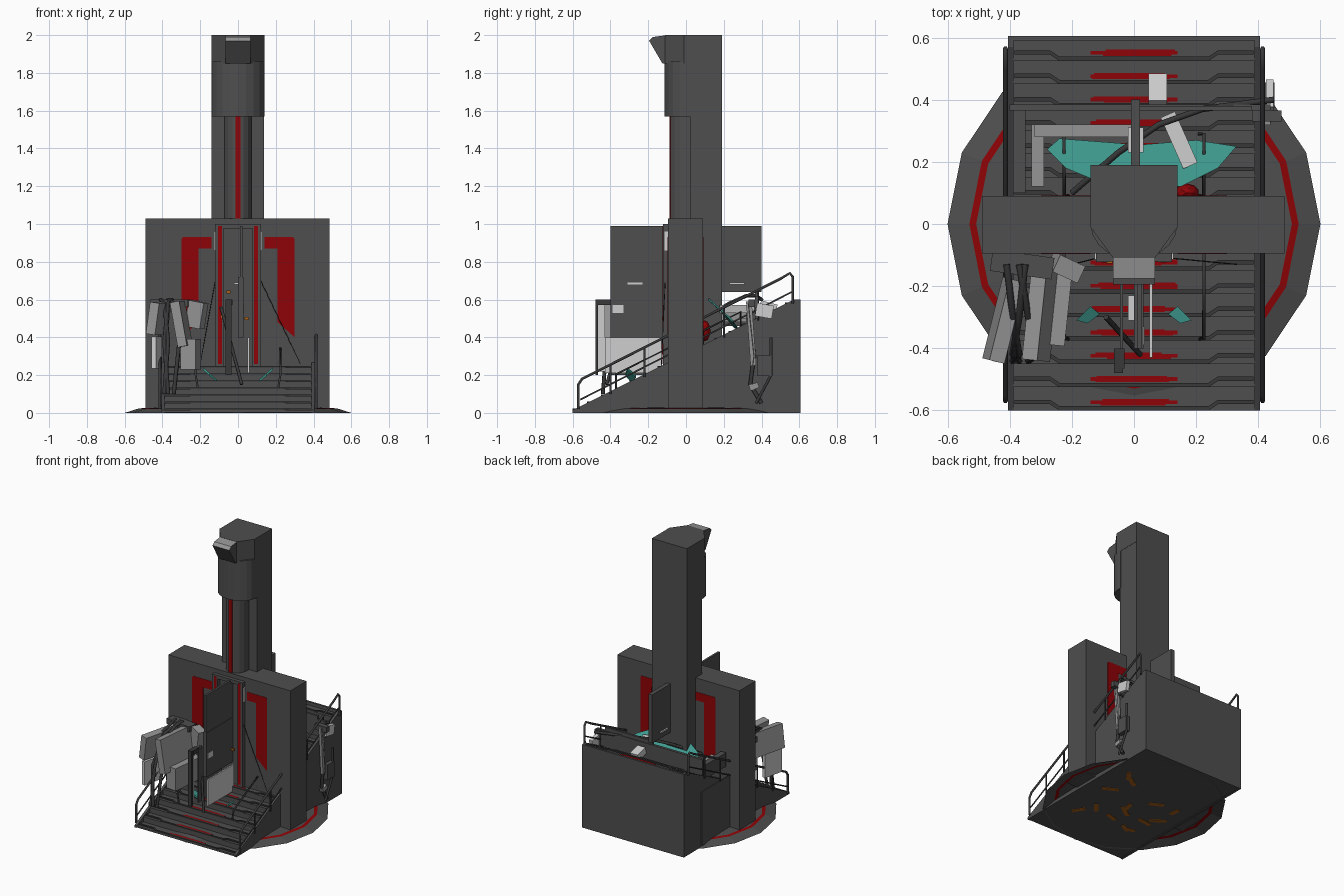
import bpy, bmesh, math, random
from mathutils import Vector, Euler

if "Cube" in bpy.data.objects:
    bpy.data.objects.remove(bpy.data.objects["Cube"])

random.seed(4)


def material(name, rgb):
    m = bpy.data.materials.new(name)
    m.diffuse_color = (*rgb, 1)
    m.use_nodes = True
    m.node_tree.nodes["Principled BSDF"].inputs["Base Color"].default_value = m.diffuse_color
    return m


STONE = material("dark_grey", (0.077, 0.077, 0.077))
IRON = material("charcoal", (0.04, 0.04, 0.04))
GREY = material("mid_grey", (0.3, 0.3, 0.3))
WHITE = material("pale_grey", (0.62, 0.62, 0.62))
RED = material("red", (0.27, 0.001, 0.002))
TEAL = material("teal", (0.05, 0.33, 0.28))
ORANGE = material("orange", (0.4, 0.12, 0.01))


def finish(name, bm, *mats):
    bmesh.ops.recalc_face_normals(bm, faces=bm.faces)
    me = bpy.data.meshes.new(name)
    bm.to_mesh(me)
    bm.free()
    ob = bpy.data.objects.new(name, me)
    bpy.context.collection.objects.link(ob)
    for m in mats:
        me.materials.append(m)
    return ob


def box(name, centre, size, mat, rot=(0, 0, 0)):
    bm = bmesh.new()
    bmesh.ops.create_cube(bm, size=1)
    turn = Euler([math.radians(a) for a in rot])
    for v in bm.verts:
        p = Vector([v.co[i] * size[i] for i in range(3)])
        p.rotate(turn)
        v.co = p + Vector(centre)
    return finish(name, bm, mat)


def span(name, lo, hi, mat):
    return box(name, [(a + b) / 2 for a, b in zip(lo, hi)], [b - a for a, b in zip(lo, hi)], mat)


def prism(name, pts, axis, a, b, *mats):
    """Extrude a 2D outline along an axis from a to b."""
    def place(p, d):
        q = list(p)
        q.insert("xyz".index(axis), d)
        return q
    bm = bmesh.new()
    lo = [bm.verts.new(place(p, a)) for p in pts]
    hi = [bm.verts.new(place(p, b)) for p in pts]
    bm.faces.new(lo)
    bm.faces.new(hi[::-1])
    for i in range(len(pts)):
        j = (i + 1) % len(pts)
        bm.faces.new((lo[i], lo[j], hi[j], hi[i]))
    return finish(name, bm, *mats)


def tube(name, pts, r, mat):
    cu = bpy.data.curves.new(name, "CURVE")
    cu.dimensions = "3D"
    cu.bevel_depth, cu.bevel_resolution, cu.use_fill_caps = r, 1, True
    sp = cu.splines.new("POLY")
    sp.points.add(len(pts) - 1)
    for q, p in zip(sp.points, pts):
        q.co = (*p, 1)
    tmp = bpy.data.objects.new(name + "_path", cu)
    bpy.context.collection.objects.link(tmp)
    me = bpy.data.meshes.new_from_object(tmp.evaluated_get(bpy.context.evaluated_depsgraph_get()))
    bpy.data.objects.remove(tmp)
    me.materials.clear()
    me.materials.append(mat)
    ob = bpy.data.objects.new(name, me)
    bpy.context.collection.objects.link(ob)
    return ob


def slope(y):
    return (y + 0.6) / 2


# Round base: an open shallow dome with a red ring that shows on both sides
bm = bmesh.new()
rings = [[bm.verts.new((r * math.cos(i * math.pi / 8), r * math.sin(i * math.pi / 8), z)) for i in range(16)]
         for r, z in ((0.6, 0.0), (0.53, 0.022), (0.508, 0.025), (0.4, 0.03))]
bm.faces.new(rings[3])
for k in range(3):
    for i in range(16):
        j = (i + 1) % 16
        f = bm.faces.new((rings[k][i], rings[k][j], rings[k + 1][j], rings[k + 1][i]))
        f.material_index = int(k == 1)
finish("base_disc", bm, STONE, RED)
for i in range(14):
    box("underside_chip", (random.uniform(-.3, .3), random.uniform(-.35, .35), 0.003),
        (random.uniform(.06, .12), 0.03, 0.006), ORANGE, (0, 0, random.uniform(0, 180)))

# Staircase block rising to the back, between straight side plates
N, D, H = 16, 0.075, 0.0375
LIFT = 0.4
profile = [(-0.6, 0.003)]
for i in range(N):
    profile += [(-0.6 + i * D, (i + LIFT) * H), (-0.6 + (i + 1) * D, (i + LIFT) * H)]
profile.append((0.6, 0.003))
prism("stair_block", profile, "x", -0.39, 0.39, STONE)
for s in (-1, 1):
    prism("stair_side", [(-0.6, 0), (0.605, 0), (0.605, 0.6), (0.57, 0.6), (-0.6, 0.015)], "x",
          s * 0.388, s * 0.406, STONE)
for i in range(N):
    y, z = -0.6 + i * D, (i + LIFT) * H
    zig = [(-0.385, 0.02), (-0.27, 0.02), (-0.24, 0.0), (0.24, 0.0), (0.27, 0.02), (0.385, 0.02)]
    line = [(x, y + o) for x, o in zig] + [(x, y + o + 0.014) for x, o in zig[::-1]]
    prism("step_nosing", line, "z", z - 0.002, z + 0.007, IRON)
    box("step_red_mark", (0, y + 0.026, z + 0.001), (0.28, 0.012, 0.004), RED)
    for k in (-1, 1):
        box("step_red_mark", (random.uniform(-.02, .02), y + 0.026 + k * 0.007, z + 0.001),
            (random.uniform(.2, .25), 0.006, 0.004), RED)
span("back_landing_edge", (-0.4, 0.59, 0.0), (0.4, 0.605, 0.6), STONE)
span("left_side_panel", (-0.414, 0.05, 0.01), (-0.405, 0.41, 0.4), STONE)

# Cross wall with red brackets on both faces
span("wall", (-0.49, -0.095, 0.02), (0.485, 0.09, 1.03), STONE)
bracket = [(0.14, 0.93), (0.29, 0.93), (0.3, 0.92), (0.3, 0.40), (0.21, 0.48), (0.21, 0.87), (0.14, 0.87)]
for s in (-1, 1):
    pts = [(s * x, z) for x, z in bracket]
    prism("red_bracket_front", pts, "y", -0.097, -0.094, RED)
    prism("red_bracket_back", pts, "y", 0.089, 0.092, RED)
    # Door frame and its red strips
    span("door_post", (s * 0.1 - 0.022, -0.122, 0.24), (s * 0.1 + 0.022, -0.09, 1.0), STONE)
    span("door_strip", (s * 0.095 - 0.01, -0.124, 0.26), (s * 0.095 + 0.01, -0.12, 0.99), RED)
    span("door_plate", (s * 0.124 - 0.003, -0.115, 0.86), (s * 0.124 + 0.003, -0.09, 0.96), WHITE)
    tube("door_cable", [(s * 0.12, -0.11, 0.7), (s * (0.33 if s > 0 else 0.2), -0.13, 0.26)], 0.002, IRON)
span("door_lintel", (-0.12, -0.12, 0.975), (0.12, -0.09, 1.0), STONE)

# Tower: shaft, half-round column, hood and nose
span("tower_shaft", (-0.14, 0.02, 0.1), (0.138, 0.19, 2.0), STONE)


def half_round(w, d, y0, n=8):
    return [(w * math.cos(math.pi * i / n), y0 - d * math.sin(math.pi * i / n)) for i in range(n + 1)]


prism("tower_column", half_round(0.075, 0.085, 0.0) + [(-0.075, 0.03), (0.075, 0.03)], "z", 1.0, 1.6, STONE)
span("column_red_stripe", (-0.013, -0.088, 1.03), (0.013, -0.083, 1.57), RED)
prism("tower_hood", half_round(0.14, 0.115, 0.0, 10) + [(-0.14, 0.03), (0.14, 0.03)], "z", 1.57, 1.86, STONE)
prism("tower_cap", [(-0.14, 0.19), (-0.14, -0.01), (-0.067, -0.11), (0.067, -0.11), (0.14, -0.01), (0.14, 0.19)],
      "z", 1.85, 2.0, STONE)
nose = prism("tower_nose", [(-0.1, 2.0), (-0.175, 1.99), (-0.195, 1.97), (-0.125, 1.85), (-0.1, 1.85)],
             "x", -0.067, 0.067, STONE, GREY)
for p in nose.data.polygons:
    p.material_index = int(p.normal.z > 0.6)

# Thin vertical panels hanging in the middle, front and back
span("front_upper_panel", (0.01, -0.4, 0.72), (0.025, -0.09, 0.99), STONE)
span("front_middle_panel", (0.0, -0.4, 0.4), (0.03, -0.1, 0.72), STONE)
span("front_lower_panel", (-0.045, -0.4, 0.2), (-0.035, -0.13, 0.58), STONE)
span("front_white_panel", (0.05, -0.43, 0.21), (0.06, -0.13, 0.4), WHITE)
span("front_panel_label", (0.03, -0.39, 0.53), (0.033, -0.33, 0.57), WHITE)
span("front_panel_column", (-0.065, -0.48, 0.2), (-0.035, -0.465, 0.6), IRON)
span("front_panel_edge", (-0.06, -0.465, 0.22), (-0.05, -0.43, 0.57), WHITE)
span("front_panel_cap", (-0.065, -0.465, 0.57), (-0.03, -0.4, 0.6), IRON)
span("back_upper_panel", (-0.01, 0.18, 0.64), (0.02, 0.4, 0.99), STONE)
tube("front_strut", [(-0.09, -0.3, 0.56), (0.02, -0.42, 0.15)], 0.009, IRON)
for x, z in ((-0.05, 0.64), (-0.08, 0.51), (0.045, 0.5)):
    span("orange_tag", (x - 0.01, -0.127, z - 0.008), (x + 0.01, -0.12, z + 0.008), ORANGE)
for y in (-0.27, 0.27):
    box("panel_lamp", (0.005, y, 0.685), (0.05, 0.08, 0.01), WHITE)

# Handrails
for s in (-1, 1):
    x = s * 0.414
    tube("outer_handrail", [(x, -0.57, 0.02), (x, -0.57, 0.15), (x, -0.55, 0.18), (x, 0.5, slope(0.5) + 0.16),
                            (x, 0.55, 0.74), (x, 0.565, 0.72), (x, 0.565, 0.58)], 0.008, IRON)
    tube("middle_rail", [(x, -0.56, 0.07), (x, 0.56, 0.64)], 0.005, IRON)
    for y in (-0.4, -0.22, 0.2, 0.38):
        tube("rail_post", [(x, y, slope(y)), (x, y, slope(y) + 0.155)], 0.006, IRON)
    for a, b in ((-0.37, -0.09), (0.09, 0.29)):
        tube("inner_rail", [(s * 0.21, a, slope(a)), (s * 0.225, a, slope(a) + 0.09),
                            (s * 0.225, b, slope(b) + 0.09), (s * 0.21, b, slope(b))], 0.006, IRON)
    # Small teal leaves on the front stairs
    leaf = prism("teal_leaf", [(s * 0.11, -0.29), (s * 0.14, -0.265), (s * 0.185, -0.31), (s * 0.15, -0.32)],
                 "z", 0, 0.014, TEAL)
    for v in leaf.data.vertices:
        v.co.z += 0.16 + (abs(v.co.x) - 0.11) * 0.9

# Tilted, dished teal sheet and red bulb behind the wall
sheet = prism("teal_sheet", [(-0.28, 0.24), (-0.24, 0.275), (0.02, 0.255), (0.2, 0.27), (0.33, 0.25), (0.27, 0.18),
                             (0.15, 0.12), (-0.1, 0.13), (-0.22, 0.18)], "z", 0, 0.012, TEAL)
for v in sheet.data.vertices:
    v.co.z += 0.59 - (v.co.y - 0.12) * 1.05 + 0.02 * (v.co.x / 0.3) ** 2
bm = bmesh.new()
bmesh.ops.create_icosphere(bm, subdivisions=2, radius=1)
for v in bm.verts:
    v.co = (0.17 + v.co.x * 0.04, 0.1 + v.co.y * 0.03, 0.435 + v.co.z * 0.055)
finish("red_bulb", bm, RED)

# Pale angled plates and struts, front left
box("left_outer_plate", (-0.42, -0.31, 0.5), (0.05, 0.27, 0.17), GREY, (0, 8, -14))
box("left_outer_guard", (-0.43, -0.37, 0.32), (0.025, 0.15, 0.17), WHITE, (0, 0, -12))
box("left_inner_plate", (-0.3, -0.29, 0.47), (0.05, 0.3, 0.24), GREY, (0, -10, -6))
box("left_lower_block", (-0.25, -0.26, 0.31), (0.08, 0.26, 0.16), GREY, (0, 0, -6))
box("left_shoulder", (-0.22, -0.14, 0.52), (0.09, 0.06, 0.14), GREY, (0, 10, -25))
box("left_cross_bar", (-0.36, -0.13, 0.58), (0.2, 0.07, 0.04), STONE, (0, 0, -8))
for x, dx in ((-0.37, 0.02), (-0.34, -0.03), (-0.39, -0.02)):
    tube("left_strut", [(x + dx, -0.13, 0.6), (x, -0.3, 0.58), (x - dx, -0.42, 0.38), (x, -0.44, 0.1)], 0.011, IRON)

# Cross frame and pale plates, back
span("back_cross_bar", (-0.4, 0.365, 0.5), (0.44, 0.385, 0.62), STONE)
span("back_cross_screen", (0.0, 0.365, 0.6), (0.38, 0.38, 0.645), STONE)
span("back_cross_arm", (0.38, 0.33, 0.56), (0.475, 0.365, 0.6), STONE)
span("back_left_bar", (-0.39, 0.1, 0.46), (-0.35, 0.37, 0.56), STONE)
span("back_pale_bar", (-0.32, 0.28, 0.5), (0.0, 0.32, 0.55), GREY)
span("back_pale_side", (-0.33, 0.12, 0.48), (-0.29, 0.32, 0.53), GREY)
box("back_white_plate", (0.077, 0.435, 0.56), (0.06, 0.09, 0.05), WHITE, (-15, 0, 0))
box("back_white_arm", (0.145, 0.27, 0.55), (0.05, 0.18, 0.04), WHITE, (0, 0, 24))
tube("back_hose", [(-0.2, 0.1, 0.5), (-0.05, 0.23, 0.58), (0.08, 0.32, 0.62), (0.22, 0.37, 0.62), (0.45, 0.4, 0.6)],
     0.01, IRON)

# Hanging linkage on the right side
box("right_box", (0.437, 0.415, 0.25), (0.03, 0.08, 0.11), STONE)
box("right_box_face", (0.437, 0.415, 0.54), (0.025, 0.09, 0.07), WHITE, (-10, 0, 0))
box("right_strut_plate", (0.43, 0.345, 0.42), (0.02, 0.03, 0.34), GREY, (4, 0, 0))
tube("right_link", [(0.43, 0.33, 0.58), (0.43, 0.36, 0.3), (0.43, 0.34, 0.15), (0.43, 0.4, 0.05)], 0.012, IRON)
tube("right_link", [(0.44, 0.45, 0.4), (0.44, 0.45, 0.2), (0.44, 0.37, 0.05)], 0.009, IRON)
box("right_foot", (0.43, 0.36, 0.14), (0.03, 0.05, 0.03), GREY, (20, 0, 0))
